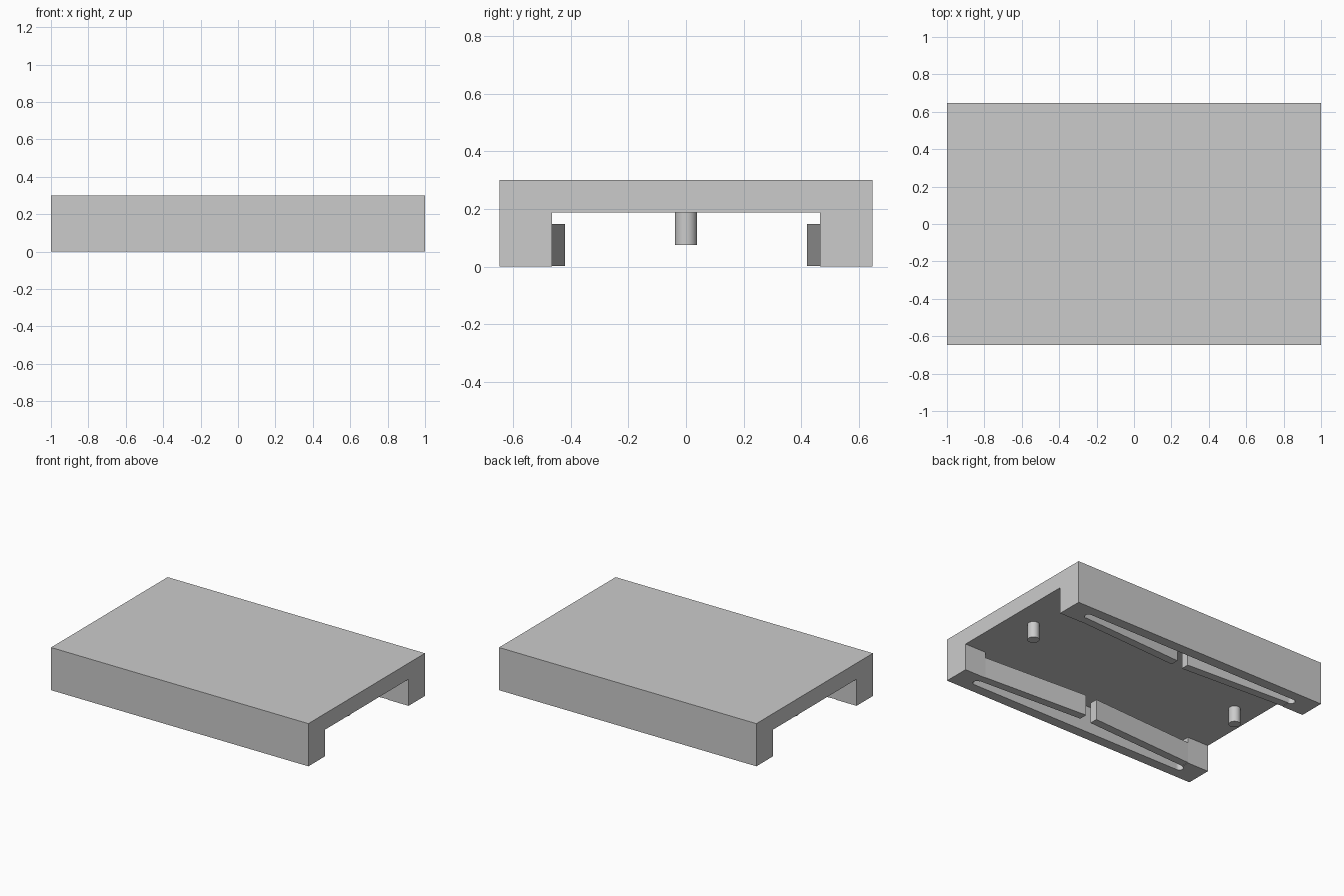
import bpy
import bmesh
import math

cube = bpy.data.objects.get("Cube")
if cube:
    bpy.data.objects.remove(cube, do_unlink=True)

# Main dimensions
HALF_Y = 0.647
RAIL_IN = 0.465
SLOT_IN, SLOT_OUT = 0.522, 0.575
ROOT_X = 0.835
PLATE_Z = 0.187

grey = bpy.data.materials.new("plain_grey")
grey.use_nodes = True
colour = (0.6, 0.6, 0.6, 1)
grey.diffuse_color = colour
grey.node_tree.nodes["Principled BSDF"].inputs["Base Color"].default_value = colour


def prism(name, outline, z0, z1):
    """Extrude a flat xy outline from z0 up to z1."""
    bm = bmesh.new()
    face = bm.faces.new([bm.verts.new((x, y, z0)) for x, y in outline])
    new = bmesh.ops.extrude_face_region(bm, geom=[face])["geom"]
    tops = [v for v in new if isinstance(v, bmesh.types.BMVert)]
    bmesh.ops.translate(bm, verts=tops, vec=(0, 0, z1 - z0))
    bmesh.ops.recalc_face_normals(bm, faces=bm.faces)
    mesh = bpy.data.meshes.new(name)
    bm.to_mesh(mesh)
    bm.free()
    mesh.materials.append(grey)
    obj = bpy.data.objects.new(name, mesh)
    bpy.context.collection.objects.link(obj)
    return obj


def arc(cx, cy, r, start, end, steps):
    angles = [start + (end - start) * i / steps for i in range(steps + 1)]
    return [(cx + r * math.cos(a), cy + r * math.sin(a)) for a in angles]


# Flat top plate
prism("top_plate", [(-1, -HALF_Y), (1, -HALF_Y), (1, HALF_Y), (-1, HALF_Y)], PLATE_Z, 0.3)

# Side rail outline, with a long round-ended pocket open to the inside
slot_r = (SLOT_OUT - SLOT_IN) / 2
slot_y = (SLOT_OUT + SLOT_IN) / 2
half_pi = math.pi / 2
slot_end = arc(ROOT_X, slot_y, slot_r, -half_pi, half_pi, 12)
half = [(1, HALF_Y), (1, RAIL_IN), (ROOT_X, RAIL_IN)] + slot_end
rail = half + [(-x, y) for x, y in reversed(half)]

# Spring arm, leaning inwards towards the middle of the rail
arm = [(ROOT_X, RAIL_IN), (ROOT_X, SLOT_IN), (0.042, 0.478), (0.042, 0.42)]

for side, sy in (("front", -1), ("back", 1)):
    prism(side + "_rail", [(x, y * sy) for x, y in rail], 0, PLATE_Z)
    for end, sx in (("left", 1), ("right", -1)):
        prism(f"{side}_{end}_spring_arm", [(x * sx, y * sy) for x, y in arm], 0.003, 0.148)

# Round pegs under the plate
for end, sx in (("left", 1), ("right", -1)):
    peg = prism(end + "_peg", arc(0.83 * sx, 0, 0.038, 0, math.tau, 32)[:-1], 0.075, PLATE_Z)
    bpy.ops.object.select_all(action="DESELECT")
    peg.select_set(True)
    bpy.context.view_layer.objects.active = peg
    bpy.ops.object.shade_smooth_by_angle()
